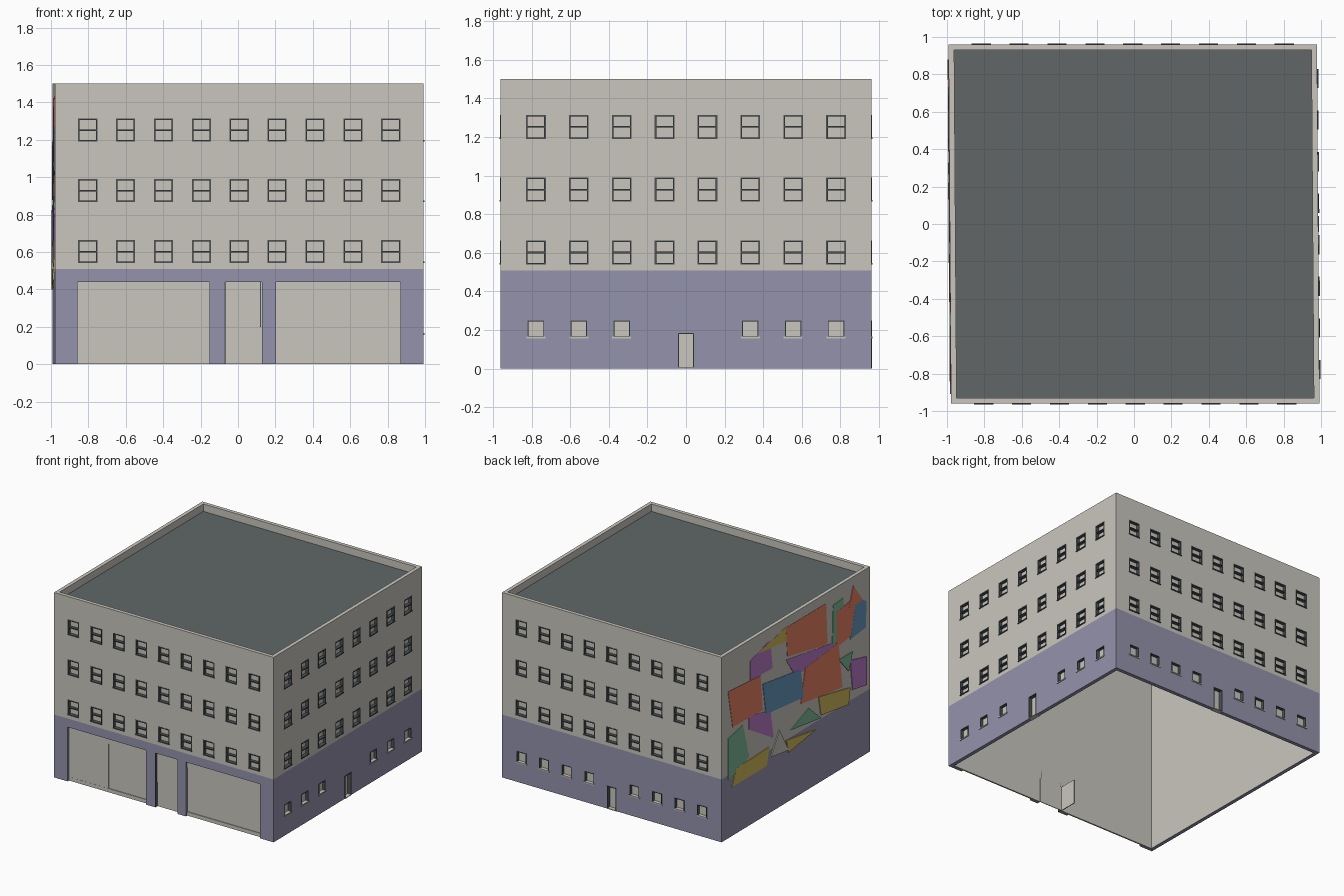
import bpy
import bmesh
from mathutils import Vector

cube = bpy.data.objects.get("Cube")
if cube:
    bpy.data.objects.remove(cube, do_unlink=True)

HALF_X, HALF_Y, TOP, BASE_TOP, WALL = 0.985, 0.96, 1.5, 0.51, 0.03


def material(name, rgb):
    mat = bpy.data.materials.new(name)
    mat.use_nodes = True
    linear = [(c / 255) ** 2.2 for c in rgb] + [1]
    mat.diffuse_color = linear
    mat.node_tree.nodes["Principled BSDF"].inputs["Base Color"].default_value = linear
    return mat


cream = material("cream_plaster", (200, 197, 188))
violet = material("violet_base_paint", (146, 145, 170))
roofing = material("dark_roofing", (97, 102, 102))
metal = material("dark_frame_metal", (78, 83, 85))
orange = material("mural_orange", (232, 128, 102))
purple = material("mural_purple", (186, 122, 198))
yellow = material("mural_yellow", (208, 184, 92))
green = material("mural_green", (124, 184, 150))
blue = material("mural_blue", (102, 152, 188))

parts = {}


def part(name, *mats):
    """Return the bmesh collecting all geometry of a named part."""
    if name not in parts:
        parts[name] = (bmesh.new(), mats)
    return parts[name][0]


def add_box(bm, low, high):
    low, high = Vector(low), Vector(high)
    verts = bmesh.ops.create_cube(bm, size=1)["verts"]
    for v in verts:
        v.co = Vector(v.co[i] * abs(high[i] - low[i]) + (low[i] + high[i]) / 2 for i in range(3))


def facade_point(side, along, out, z):
    if side == "front":
        return (along, -HALF_Y - out, z)
    if side == "back":
        return (along, HALF_Y + out, z)
    return (HALF_X + out, along, z)


def facade_box(name, mat, side, span, depth, height):
    """Box on a facade: span along it, depth outward, height upward."""
    add_box(part(name, mat),
            facade_point(side, span[0], depth[0], height[0]),
            facade_point(side, span[1], depth[1], height[1]))


def wall_ring(name, z0, z1, outside):
    """Hollow square of walls, painted outside and plain inside."""
    bm = part(name, outside, cream)

    def loop(inset, z):
        x, y = HALF_X - inset, HALF_Y - inset
        return [bm.verts.new((sx * x, sy * y, z))
                for sx, sy in ((-1, -1), (1, -1), (1, 1), (-1, 1))]

    loops = [loop(0, z0), loop(0, z1), loop(WALL, z1), loop(WALL, z0)]
    for k in range(4):
        a, b = loops[k], loops[(k + 1) % 4]
        for i in range(4):
            j = (i + 1) % 4
            face = bm.faces.new((a[i], a[j], b[j], b[i]))
            face.material_index = 1 if k == 2 else 0


def opening(side, span, height):
    facade_box("wall_cutter", None, side, span, (-0.08, 0.06), height)


def window(side, centre, bottom, width, tall, bar, crossbar=True):
    u0, u1 = centre - width / 2, centre + width / 2
    z0, z1 = bottom, bottom + tall
    opening(side, (u0, u1), (z0, z1))
    facade_box("window_panes", cream, side, (u0, u1), (-WALL, -0.023), (z0, z1))
    depth = (-0.028, 0.002)
    for a, b in ((u0, u0 + bar), (u1 - bar, u1)):
        facade_box("window_frames", metal, side, (a, b), depth, (z0, z1))
    facade_box("window_frames", metal, side, (u0, u1), depth, (z1 - bar, z1))
    if crossbar:
        mid = (z0 + z1) / 2
        facade_box("window_frames", metal, side, (u0, u1), depth, (mid - bar / 2, mid + bar / 2))
        facade_box("window_frames", metal, side, (u0, u1), (-0.028, 0.006), (z0, z0 + bar))
    else:
        facade_box("small_window_sills", cream, side, (u0 - 0.006, u1 + 0.006),
                   (-0.028, 0.006), (z0 - 0.006, z0 + 0.003))


def service_door(side):
    w, h = 0.042, 0.185
    opening(side, (-w, w), (-0.1, h))
    facade_box("service_doors", cream, side, (-w, w), (-0.034, -0.028), (0, h))
    for a, b in ((-w, -w + 0.005), (w - 0.005, w)):
        facade_box("door_frames", metal, side, (a, b), (-0.03, 0.003), (0, h))
    facade_box("door_frames", metal, side, (-w, w), (-0.03, 0.003), (h - 0.005, h))
    facade_box("door_steps", cream, side, (-w, w), (-0.03, 0.004), (0, 0.006))


# Walls and roof
wall_ring("base_walls", 0, BASE_TOP, violet)
wall_ring("upper_walls", BASE_TOP, TOP, cream)
add_box(part("roof", roofing), (-HALF_X + WALL, -HALF_Y + WALL, 1.42),
        (HALF_X - WALL, HALF_Y - WALL, 1.44))

# Window rows and small ground floor windows
columns = {"front": (9, 0.2025), "back": (9, 0.2025), "right": (8, 0.222)}
for side, (count, pitch) in columns.items():
    for i in range(count):
        centre = (i - (count - 1) / 2) * pitch
        for bottom in (0.54, 0.866, 1.19):
            window(side, centre, bottom, 0.102, 0.124, 0.008)
        if side != "front" and abs(centre) > 0.15:
            if side == "back" or abs(centre) > 0.3:
                window(side, centre, 0.163, 0.086, 0.087, 0.005, crossbar=False)
    if side != "front":
        service_door(side)

# Wide shopfront panels
SHOP_TOP = 0.44
for u0, u1 in ((-0.865, -0.16), (0.197, 0.862)):
    opening("front", (u0, u1), (-0.1, SHOP_TOP))
    facade_box("shopfront_panels", cream, "front", (u0, u1), (-WALL, -0.024), (0, SHOP_TOP))
    for strip in ((0, 0.03), (0.39, SHOP_TOP)):
        facade_box("shopfront_rails", cream, "front", (u0, u1), (-0.026, -0.018), strip)
facade_box("sliding_leaf", cream, "front", (-0.865, -0.51), (-0.026, -0.019), (0.03, 0.39))

# Main entrance with transom panel, and a leaf standing inward
E0, E1 = -0.08, 0.122
opening("front", (E0, E1), (-0.1, SHOP_TOP))
facade_box("entrance_transom", cream, "front", (E0, E1), (-0.03, -0.02), (0.2, SHOP_TOP))
facade_box("entrance_door", cream, "front", (E0, E1), (-0.034, -0.028), (0, 0.2))
facade_box("entrance_leaf", cream, "front", (E0 - 0.006, E0), (-0.18, -0.03), (0, 0.2))
facade_box("entrance_frame", metal, "front", (E0, E0 + 0.006), (-0.03, -0.002), (0, SHOP_TOP))
facade_box("entrance_frame", metal, "front", (E1 - 0.01, E1 - 0.006), (-0.03, -0.015), (0.2, SHOP_TOP))

# Mural patches on the windowless side, as (y, z) outlines from back to front layer
mural = [
    (purple, [(.59, 1.33), (.33, 1.4), (.3, 1.16), (.59, 1.17)]),
    (yellow, [(.5, 1.35), (.11, 1.43), (.13, 1.31)]),
    (orange, [(.13, 1.42), (-.39, 1.42), (-.41, 1.08), (.11, 1.18)]),
    (purple, [(.13, 1.16), (-.51, 1.06), (-.45, .96), (.01, .99)]),
    (purple, [(.61, .89), (.33, .83), (.29, .59), (.61, .78)]),
    (orange, [(.88, 1.19), (.46, 1.16), (.43, .87), (.82, .88)]),
    (orange, [(-.12, 1), (-.55, 1.04), (-.6, .66), (-.06, .73)]),
    (blue, [(.43, 1.08), (-.06, 1.01), (-.1, .77), (.39, .82)]),
    (green, [(-.48, 1.37), (-.61, 1.38), (-.61, 1.04), (-.47, 1.06)]),
    (orange, [(-.52, 1.3), (-.81, 1.33), (-.83, 1.05), (-.52, 1.01)]),
    (blue, [(-.78, 1.32), (-.91, 1.24), (-.9, 1.03), (-.7, 1.01)]),
    (orange, [(-.68, 1.26), (-.74, 1.43), (-.86, 1.27)]),
    (green, [(.88, .81), (.69, .85), (.61, .56), (.88, .47)]),
    (yellow, [(.78, .53), (.35, .54), (.38, .4), (.83, .4)]),
    (yellow, [(-.29, .7), (-.7, .62), (-.68, .49), (-.32, .54)]),
    (purple, [(-.7, .84), (-.91, .79), (-.91, .56), (-.73, .59)]),
    (green, [(-.55, .9), (-.73, .9), (-.68, .76)]),
    (green, [(.07, .57), (-.16, .66), (-.32, .52)]),
    (yellow, [(.13, .51), (-.25, .45), (.1, .4)]),
    (cream, [(.22, .63), (.1, .42), (.33, .45)]),
]
for layer, (mat, outline) in enumerate(mural):
    bm = part("mural_" + mat.name.split("_")[1], mat)
    face = bm.faces.new([bm.verts.new((-HALF_X, y, z)) for y, z in outline])
    grown = bmesh.ops.extrude_face_region(bm, geom=[face], use_keep_orig=True)["geom"]
    moved = [v for v in grown if isinstance(v, bmesh.types.BMVert)]
    bmesh.ops.translate(bm, verts=moved, vec=(-0.0015 - layer * 0.0003, 0, 0))

# Turn the collected parts into objects
objects = {}
for name, (bm, mats) in parts.items():
    bmesh.ops.recalc_face_normals(bm, faces=bm.faces)
    mesh = bpy.data.meshes.new(name)
    bm.to_mesh(mesh)
    bm.free()
    for mat in mats:
        if mat:
            mesh.materials.append(mat)
    objects[name] = bpy.data.objects.new(name, mesh)
    bpy.context.collection.objects.link(objects[name])

# Cut the openings through the walls
cutter = objects.pop("wall_cutter")
cutter.hide_render = True
for name in ("base_walls", "upper_walls"):
    wall = objects[name]
    cut = wall.modifiers.new("openings", "BOOLEAN")
    cut.operation, cut.solver, cut.object = "DIFFERENCE", "EXACT", cutter
    bpy.context.view_layer.update()
    graph = bpy.context.evaluated_depsgraph_get()
    result = bpy.data.meshes.new_from_object(wall.evaluated_get(graph))
    wall.modifiers.clear()
    wall.data = result
bpy.data.objects.remove(cutter, do_unlink=True)

# The plan leans slightly out of square
for ob in objects.values():
    for v in ob.data.vertices:
        v.co.x -= 0.007 * v.co.y
